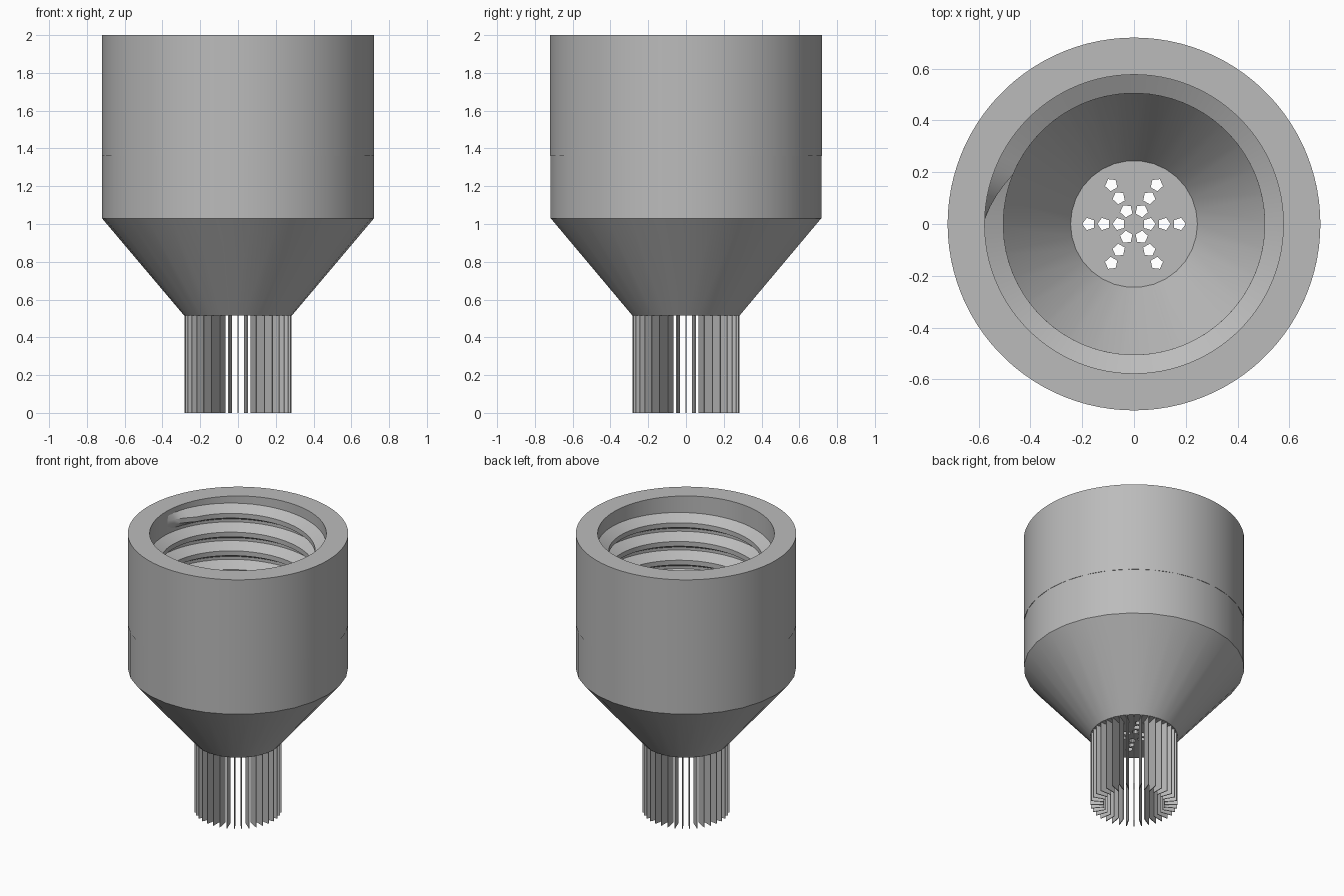
import bpy, bmesh, math
from mathutils import Matrix, Vector

cube = bpy.data.objects.get("Cube")
if cube:
    bpy.data.objects.remove(cube, do_unlink=True)

grey = bpy.data.materials.new("plain grey")
grey.use_nodes = True
colour = (0.5, 0.5, 0.5, 1)
grey.diffuse_color = colour
grey.node_tree.nodes["Principled BSDF"].inputs["Base Color"].default_value = colour


def finish(bm, name):
    bmesh.ops.remove_doubles(bm, verts=bm.verts, dist=1e-5)
    bmesh.ops.recalc_face_normals(bm, faces=bm.faces)
    mesh = bpy.data.meshes.new(name)
    bm.to_mesh(mesh)
    bm.free()
    mesh.materials.append(grey)
    obj = bpy.data.objects.new(name, mesh)
    bpy.context.collection.objects.link(obj)
    return obj


def activate(obj):
    bpy.ops.object.select_all(action='DESELECT')
    obj.select_set(True)
    bpy.context.view_layer.objects.active = obj


def smooth(obj):
    activate(obj)
    bpy.ops.object.shade_smooth_by_angle(angle=math.radians(25))


def bridge(bm, rings, closed):
    """Join successive rings of vertices with quads."""
    n = len(rings[0])
    pairs = list(zip(rings, rings[1:]))
    if closed:
        pairs.append((rings[-1], rings[0]))
    for a, b in pairs:
        for i in range(n):
            j = (i + 1) % n
            bm.faces.new((a[i], a[j], b[j], b[i]))


def lathe(name, profile, sides):
    """Revolve a closed (radius, height) outline about z."""
    bm = bmesh.new()
    rings = []
    for k in range(sides):
        a = math.tau * k / sides
        rings.append([bm.verts.new((r * math.cos(a), r * math.sin(a), z)) for r, z in profile])
    bridge(bm, rings, True)
    bmesh.ops.dissolve_degenerate(bm, dist=1e-5, edges=bm.edges)
    return finish(bm, name)


OUTER, BORE, CREST = 0.72, 0.577, 0.505
NECK_Z, SHOULDER_Z, SEAM_Z, TOP_Z = 0.515, 1.03, 1.36, 2.0
PLATE_Z = NECK_Z + 0.04

# Funnel with its floor plate
funnel = lathe("funnel", [(0.001, NECK_Z), (0.285, NECK_Z), (OUTER, SHOULDER_Z),
                          (OUTER, SEAM_Z), (BORE, SEAM_Z), (BORE, SHOULDER_Z),
                          (0.245, PLATE_Z), (0.001, PLATE_Z)], 30)
# Close the tiny centre by merging it onto the axis
bm = bmesh.new()
bm.from_mesh(funnel.data)
for z in (NECK_Z, PLATE_Z):
    core = [v for v in bm.verts if v.co.xy.length < 0.01 and abs(v.co.z - z) < 0.01]
    bmesh.ops.pointmerge(bm, verts=core, merge_co=Vector((0, 0, z)))
bmesh.ops.recalc_face_normals(bm, faces=bm.faces)
bm.to_mesh(funnel.data)
bm.free()

# Drain holes: six rays of three five-sided holes
bm = bmesh.new()
for ray in range(6):
    for ring in (1, 2, 3):
        place = (Matrix.Rotation(math.tau * ray / 6, 4, 'Z')
                 @ Matrix.Translation((0.0583 * ring, 0, (NECK_Z + PLATE_Z) / 2))
                 @ Matrix.Rotation(math.pi / 2, 4, 'Z'))
        # turn so that a corner points outward along the ray
        place = place @ Matrix.Rotation(-math.pi, 4, 'Z')
        bmesh.ops.create_cone(bm, cap_ends=True, segments=5, radius1=0.025,
                              radius2=0.025, depth=0.12, matrix=place)
cutter = finish(bm, "hole_cutter")
cutter.hide_render = True
cut = funnel.modifiers.new("holes", 'BOOLEAN')
cut.operation = 'DIFFERENCE'
cut.solver = 'EXACT'
cut.object = cutter
activate(funnel)
bpy.ops.object.modifier_apply(modifier=cut.name)
bpy.data.objects.remove(cutter, do_unlink=True)
smooth(funnel)

# Threaded collar wall
collar = lathe("collar", [(OUTER, SEAM_Z), (OUTER, TOP_Z), (BORE, TOP_Z), (BORE, SEAM_Z)], 100)
smooth(collar)

# Inner screw thread, descending clockwise and fading in and out
PITCH, START_Z, TURNS, STEPS = 0.135, 1.91, 3.8, 72
START, FADE = math.radians(178), math.radians(20)
total = TURNS * math.tau
count = int(TURNS * STEPS)
bm = bmesh.new()
rings = []
for k in range(count + 1):
    turn = total * k / count
    a = START - turn
    z = START_Z - PITCH * turn / math.tau
    fade = max(0.02, min(1, turn / FADE, (total - turn) / FADE))
    root = BORE + 0.004
    crest = BORE - (BORE - CREST) * fade
    outline = [(root, 0.44), (crest, 0.125), (crest, -0.125), (root, -0.44)]
    rings.append([bm.verts.new((r * math.cos(a), r * math.sin(a), z + h * PITCH))
                  for r, h in outline])
bridge(bm, rings, False)
bm.faces.new(rings[0])
bm.faces.new(rings[-1])
smooth(finish(bm, "screw_thread"))

# Ring of thin radial fins below the floor
FINS, FIN_IN, FIN_OUT, FIN_THICK = 36, 0.2, 0.284, 0.005
bm = bmesh.new()
height = NECK_Z + 0.005
for k in range(FINS):
    place = (Matrix.Rotation(math.tau * k / FINS, 4, 'Z')
             @ Matrix.Translation(((FIN_IN + FIN_OUT) / 2, 0, height / 2))
             @ Matrix.Diagonal((FIN_OUT - FIN_IN, FIN_THICK, height, 1)))
    bmesh.ops.create_cube(bm, size=1, matrix=place)
finish(bm, "bottom_fins")
